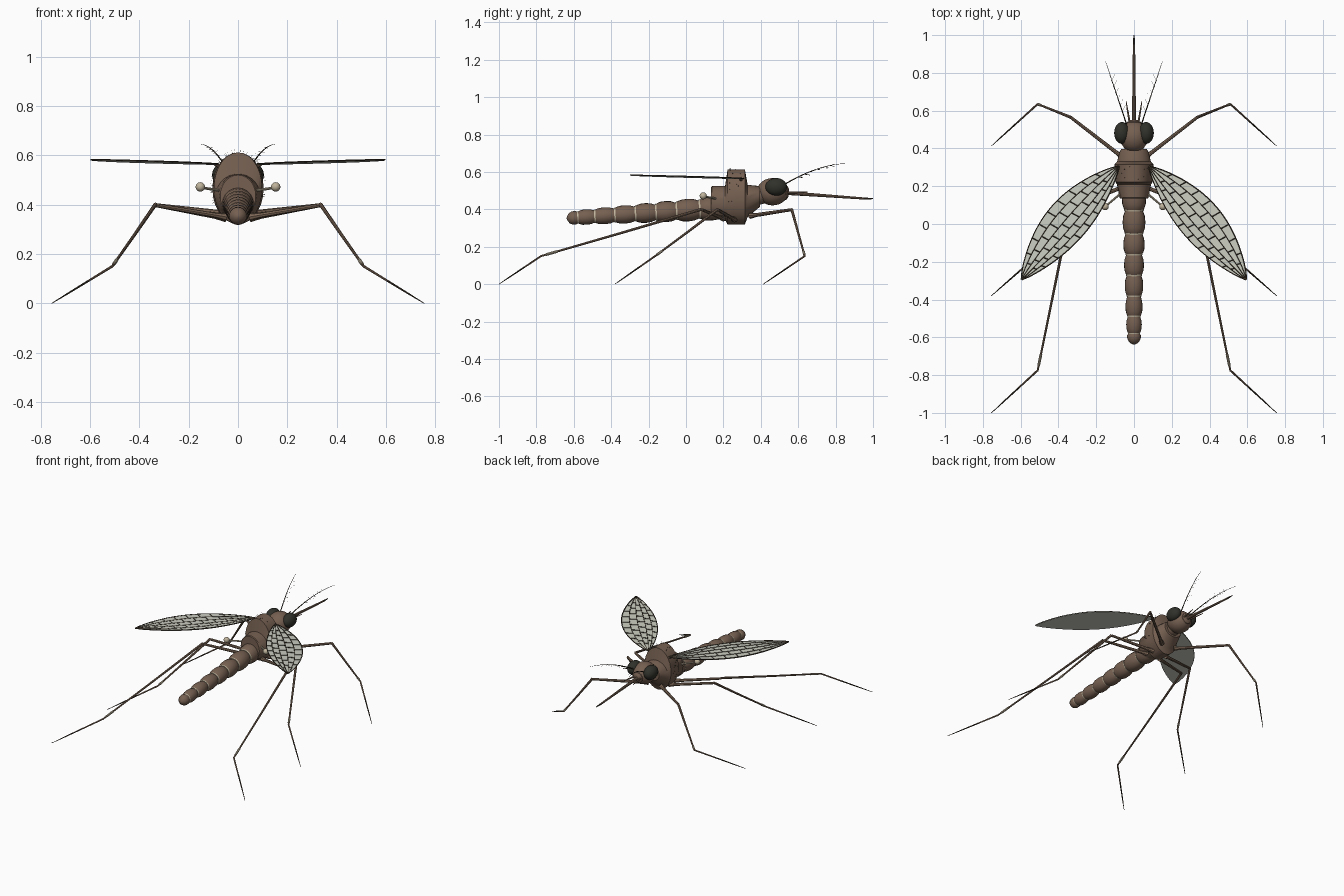
import bpy, bmesh, math, random
from mathutils import Vector as V

if "Cube" in bpy.data.objects:
    bpy.data.objects.remove(bpy.data.objects["Cube"])

random.seed(4)


def material(name, rgb):
    m = bpy.data.materials.new(name)
    m.diffuse_color = (*rgb, 1)
    m.use_nodes = True
    m.node_tree.nodes["Principled BSDF"].inputs["Base Color"].default_value = m.diffuse_color
    return m


BROWN = material("body brown", (0.18, 0.117, 0.083))
LEG = material("leg brown", (0.22, 0.145, 0.1))
DARK = material("dark brown", (0.045, 0.033, 0.022))
EYE = material("eye black", (0.03, 0.031, 0.024))
PALE = material("pale tan", (0.52, 0.45, 0.33))
WING = material("wing grey", (0.6, 0.62, 0.54))


def finish(bm, name, mat, smooth=True):
    bmesh.ops.recalc_face_normals(bm, faces=bm.faces)
    me = bpy.data.meshes.new(name)
    bm.to_mesh(me)
    bm.free()
    me.materials.append(mat)
    ob = bpy.data.objects.new(name, me)
    bpy.context.collection.objects.link(ob)
    if smooth:
        bpy.ops.object.select_all(action='DESELECT')
        ob.select_set(True)
        bpy.context.view_layer.objects.active = ob
        bpy.ops.object.shade_smooth_by_angle(angle=math.radians(35))
    return ob


def skin(bm, rings):
    """Bridge rings of points and cap both ends."""
    rings = [[bm.verts.new(p) for p in r] for r in rings]
    n = len(rings[0])
    for a, b in zip(rings, rings[1:]):
        for i in range(n):
            bm.faces.new((a[i], a[(i + 1) % n], b[(i + 1) % n], b[i]))
    bm.faces.new(rings[0])
    bm.faces.new(rings[-1][::-1])


def tube(bm, pts, radii, sides=8):
    pts = [V(p) for p in pts]
    rings = []
    for i, p in enumerate(pts):
        t = (pts[min(i + 1, len(pts) - 1)] - pts[max(i - 1, 0)]).normalized()
        u = t.cross(V((0, 0, 1)) if abs(t.z) < 0.95 else V((1, 0, 0))).normalized()
        w = t.cross(u)
        rings.append([p + radii[i] * (u * math.cos(a) + w * math.sin(a))
                      for a in (2 * math.pi * k / sides for k in range(sides))])
    skin(bm, rings)


def ball(name, centre, size, mat, mirrored=False):
    bm = bmesh.new()
    for s in ((1, -1) if mirrored else (1,)):
        new = bmesh.ops.create_uvsphere(bm, u_segments=24, v_segments=16, radius=1)["verts"]
        for v in new:
            v.co = V((s * centre[0] + v.co.x * size[0], centre[1] + v.co.y * size[1],
                      centre[2] + v.co.z * size[2]))
    return finish(bm, name, mat)


def flip(p, s):
    return V((p[0] * s, p[1], p[2]))


# Thorax: oval sections along y (y, centre z, half width, half height)
sections = [(.135, .435, .072, .085), (.14, .435, .077, .089), (.209, .435, .09, .09),
            (.222, .466, .098, .146), (.27, .466, .1, .146), (.315, .466, .104, .146),
            (.33, .445, .09, .086), (.385, .465, .075, .06), (.396, .467, .068, .053)]
bm = bmesh.new()
skin(bm, [[(rx * math.cos(a), y, z + rz * math.sin(a))
           for a in (2 * math.pi * k / 28 for k in range(28))] for y, z, rx, rz in sections])
finish(bm, "thorax", BROWN)

# Short bristles over the thorax
bm = bmesh.new()
for i in range(36):
    a = random.uniform(-0.4, math.pi + 0.4)
    y = random.uniform(.225, .312)
    d = V((math.cos(a), random.uniform(-.2, .2), math.sin(a)))
    p = V((.098 * math.cos(a), y, .466 + .144 * math.sin(a)))
    tube(bm, [p, p + d * .016], [.0007, .0003], 3)
finish(bm, "thorax_bristles", DARK, False)

# Abdomen: pinched barrel segments tapering to the tail, with pale seams
bm, seams = bmesh.new(), bmesh.new()
edges = [.196, .074, -.05, -.16, -.27, -.38, -.487, -.577, -.638]


def spine(y):
    return V((0, y, .395 + .068 * y))


for i, (a, b) in enumerate(zip(edges, edges[1:])):
    r = .064 - .0038 * i
    if i == 7:
        prof = [(0, .78), (.2, .97), (.5, .95), (.75, .75), (.92, .42), (1, .1)]
    else:
        prof = [(0, .76), (.1, .84), (.25, .95), (.5, 1), (.75, .97), (.92, .86), (1.0, .76)]
    tube(bm, [spine(a + (b - a) * t) for t, _ in prof], [r * k for _, k in prof], 20)
    if i:
        tube(seams, [spine(a + .004), spine(a - .004)], [r * .88, r * .85], 20)
finish(bm, "abdomen", BROWN)
finish(seams, "abdomen_seams", PALE)

# Head and eyes
ball("head", (0, .463, .494), (.075, .084, .073), BROWN)
ball("eyes", (.064, .482, .52), (.041, .058, .047), EYE, True)
bm = bmesh.new()
tube(bm, [(0, .37, .47), (0, .41, .48)], [.05, .05], 16)
tube(bm, [(0, .5, .49), (0, .54, .488), (0, .55, .487)], [.05, .036, .02], 16)
finish(bm, "neck_and_snout", BROWN)

# Proboscis with a darker tip
bm = bmesh.new()
tube(bm, [(0, .54, .487), (0, .7, .476), (0, .95, .458)], [.011, .009, .006], 10)
finish(bm, "proboscis", LEG)
bm = bmesh.new()
tube(bm, [(0, .95, .458), (0, 1, .457)], [.006, .003], 10)
finish(bm, "proboscis_tip", DARK)

# Feathery antennae and short palps
bm, palps = bmesh.new(), bmesh.new()
for s in (1, -1):
    path = []
    for k in range(11):
        t = k / 10
        path.append(flip((.04 + .11 * t, .53 + .33 * t, .535 + .11 * (1 - (1 - t) ** 1.8)), s))
    tube(bm, path, [.0035 - .00027 * k for k in range(11)], 6)
    for k in range(2, 8):
        for side in (1, -1):
            d = V((side * .016, .034, random.uniform(-.006, .01)))
            tube(bm, [path[k], path[k] + d], [.0009, .0003], 3)
    tube(palps, [flip(p, s) for p in ((.022, .53, .49), (.032, .59, .49), (.042, .65, .492))],
         [.006, .0045, .002], 8)
finish(bm, "antennae", DARK)
finish(palps, "palps", LEG)

# Legs: femur, tibia and tapering foot on three mirrored pairs
legs = {"front": ((.05, .345, .365), (.335, .565, .398), (.51, .635, .15), (.755, .413, 0)),
        "middle": ((.05, .26, .345), (.335, .17, .398), (.51, -.165, .15), (.755, -.38, 0)),
        "hind": ((.05, .2, .35), (.335, .085, .398), (.51, -.775, .15), (.755, -1, 0))}
for name, pts in legs.items():
    upper, band, foot = bmesh.new(), bmesh.new(), bmesh.new()
    for s in (1, -1):
        hip, knee, ankle, tip = (flip(p, s) for p in pts)
        tube(upper, [hip, hip.lerp(knee, .15), hip.lerp(knee, .5), knee],
             [.016, .0105, .0095, .008])
        tube(upper, [knee + V((0, 0, .003)), knee.lerp(ankle, .5), ankle], [.008, .0065, .0052])
        tube(band, [knee.lerp(ankle, .9), knee.lerp(ankle, .97)], [.0074, .0072])
        mid = ankle.lerp(tip, .4)
        tube(upper, [ankle, mid], [.0055, .0045])
        tube(foot, [mid, ankle.lerp(tip, .75), tip], [.0046, .0035, .0015])
    finish(upper, name + "_legs", LEG)
    finish(band, name + "_leg_bands", PALE)
    finish(foot, name + "_feet", DARK)

# Halteres: stalk and knob behind the wings
bm = bmesh.new()
for s in (1, -1):
    tube(bm, [flip((.06, .17, .455), s), flip((.153, .092, .47), s)], [.006, .005])
finish(bm, "haltere_stalks", PALE)
ball("haltere_knobs", (.153, .092, .472), (.019, .019, .019), PALE, True)

# Wings: leaf-shaped membranes carrying a brick pattern of veins
ROOT, TIP = V((.08, .305, .563)), V((.595, -.295, .581))
ACROSS = V((.76, .65, 0))


def wing_point(t, v, lift=0.0):
    half = .128 * math.sin(math.pi * min(max(t, .002), .998)) ** .8
    half *= 1.04 if v > 0 else .74
    return ROOT.lerp(TIP, t) + ACROSS * (half * v) + V((0, 0, lift))


membrane, veins, frames, hinge = (bmesh.new() for _ in range(4))
steps = [k / 24 for k in range(25)]
rows = [-1, -.6, -.18, .22, .6, 1]
for s in (1, -1):
    outline = [(t, 1) for t in steps] + [(t, -1) for t in steps[-2:0:-1]]
    skin(membrane, [[flip(wing_point(t, v, h), s) for t, v in outline] for h in (-.002, .002)])
    for v in rows:
        edge = abs(v) == 1
        r = .0032 if edge else .0026
        tube(frames if edge else veins,
             [flip(wing_point(t, v * (.985 if edge else 1), .002), s) for t in steps],
             [r] * len(steps), 5)
    for j, (a, b) in enumerate(zip(rows, rows[1:])):
        for k in range(8):
            t = .13 + .1 * k + (.05 if j % 2 else 0)
            if t < .92:
                tube(veins, [flip(wing_point(t, a, .0025), s),
                             flip(wing_point(t + .012, b, .0025), s)], [.0026] * 2, 4)
    tube(hinge, [flip((.07, .3, .553), s), flip(wing_point(.03, 0), s)], [.009, .005], 8)
finish(membrane, "wing_membranes", WING)
finish(veins, "wing_veins", DARK)
finish(frames, "wing_edges", DARK)
finish(hinge, "wing_hinges", BROWN)
